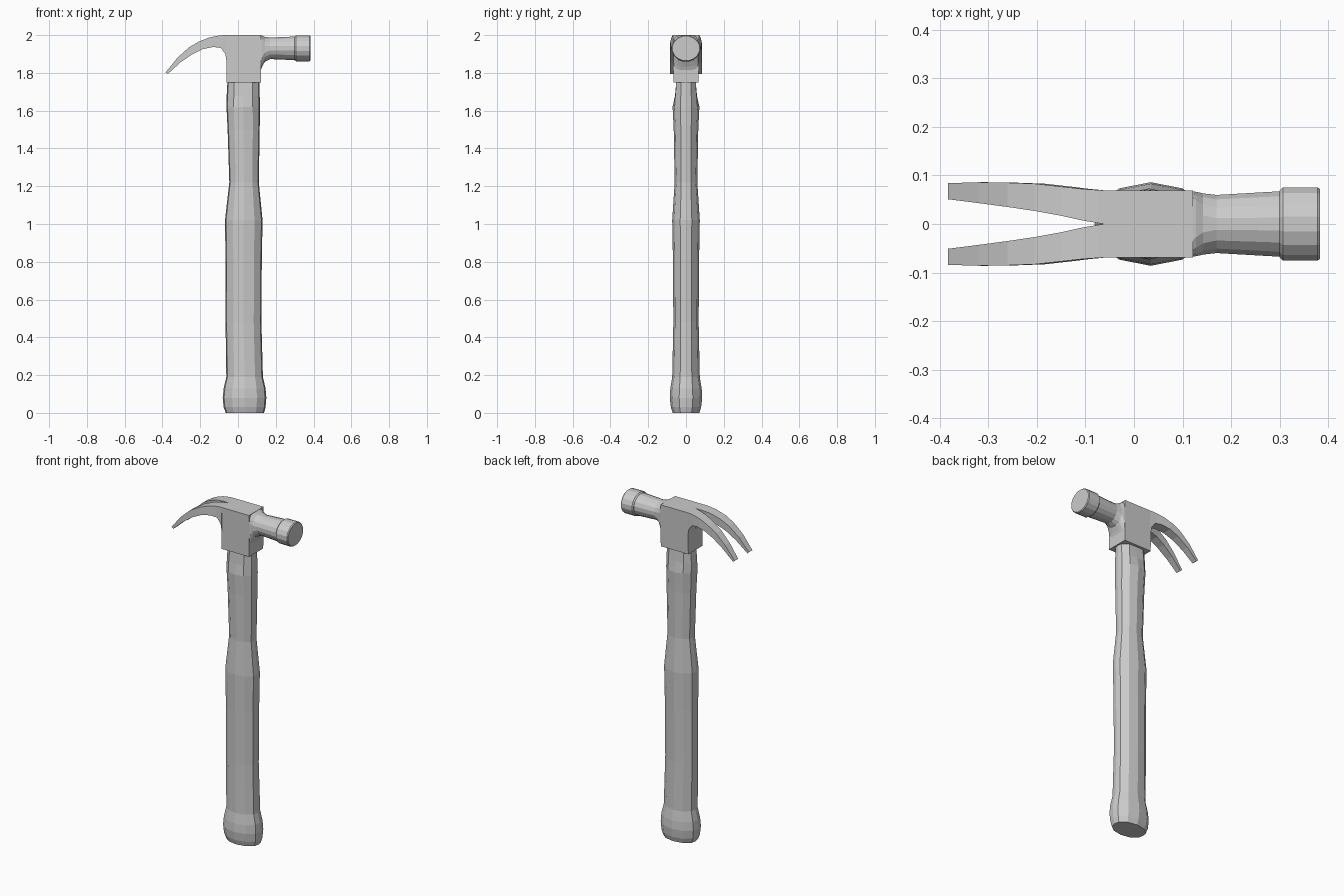
import bpy
from math import sin, cos, pi


def loft(name, rings, mirror=False):
    """Skin a list of equal-length point rings and cap both ends."""
    n = len(rings[0])
    verts = [p for r in rings for p in r]
    faces = []
    for i in range(len(rings) - 1):
        for j in range(n):
            k = (j + 1) % n
            faces.append((i*n + j, i*n + k, (i+1)*n + k, (i+1)*n + j))
    faces.append(tuple(reversed(range(n))))
    faces.append(tuple(range((len(rings) - 1)*n, len(rings)*n)))
    me = bpy.data.meshes.new(name)
    me.from_pydata(verts, [], faces)
    ob = bpy.data.objects.new(name, me)
    bpy.context.collection.objects.link(ob)
    bpy.context.view_layer.objects.active = ob
    bpy.ops.object.mode_set(mode='EDIT')
    bpy.ops.mesh.select_all(action='SELECT')
    bpy.ops.mesh.normals_make_consistent(inside=False)
    bpy.ops.object.mode_set(mode='OBJECT')
    if mirror:
        ob.modifiers.new("mirror", 'MIRROR').use_axis = (False, True, False)
    return ob


# Handle: twelve-sided grip, sections are (z, left x, right x, half depth, side flatness)
SECTIONS = [
    (0.00, -0.065, 0.138, 0.070, 1), (0.03, -0.076, 0.146, 0.080, 1),
    (0.08, -0.081, 0.150, 0.086, 1), (0.13, -0.076, 0.146, 0.083, 1),
    (0.19, -0.062, 0.132, 0.073, 1), (0.48, -0.066, 0.124, 0.067, 1),
    (0.80, -0.066, 0.126, 0.069, 1), (1.02, -0.069, 0.130, 0.073, 1),
    (1.22, -0.046, 0.110, 0.060, 1), (1.50, -0.055, 0.115, 0.065, 1),
    (1.62, -0.061, 0.116, 0.071, 1), (1.68, -0.060, 0.115, 0.066, 0.88),
    (1.77, -0.055, 0.113, 0.059, 0.85)]


def grip_ring(z, x0, x1, d, flat):
    quarter = [(1, 0), (0.94, 0.42), (0.57, 0.85), (0, flat)]
    half = quarter + [(-a, b) for a, b in quarter[-2::-1]]
    pts = half + [(a, -b) for a, b in half[-2:0:-1]]
    c, w = (x0 + x1)/2, (x1 - x0)/2
    return [(c + a*w, b*d, z) for a, b in pts]


loft("handle", [grip_ring(*s) for s in SECTIONS])

# Head block that the handle plugs into
loft("head_block", [[(-0.062, -d, z), (0.121, -d, z), (0.121, d, z), (-0.062, d, z)]
                    for z, d in ((1.75, 0.067), (2.0, 0.069))])


# Neck and striking face: sections are (x, centre z, half depth, half height, squareness)
def neck_ring(x, zc, ry, rz, e, n=16):
    def p(v):
        return (1 if v > 0 else -1)*abs(v)**e
    return [(x, ry*p(cos(2*pi*(i + .5)/n)), zc + rz*p(sin(2*pi*(i + .5)/n))) for i in range(n)]


NECK = [(0.115, 1.900, 0.068, 0.100, 0.35), (0.128, 1.915, 0.067, 0.083, 0.55),
        (0.142, 1.925, 0.064, 0.067, 0.8), (0.170, 1.930, 0.061, 0.058, 1),
        (0.306, 1.930, 0.069, 0.064, 1)]
loft("neck", [neck_ring(*s) for s in NECK])
FACE = [(0.300, 0.070, 0.064), (0.307, 0.077, 0.070),
        (0.378, 0.077, 0.070), (0.383, 0.073, 0.066)]
loft("striking_face", [neck_ring(x, 1.930, ry, rz, 1) for x, ry, rz in FACE])

# Claw: one curved tine, mirrored; (top x, top z, under x, under z, inner y, outer y)
TINE = [(-0.060, 2.000, -0.060, 1.855, 0.000, 0.069),
        (-0.075, 2.000, -0.067, 1.900, 0.002, 0.070),
        (-0.105, 1.997, -0.090, 1.932, 0.007, 0.072),
        (-0.150, 1.988, -0.130, 1.937, 0.017, 0.077),
        (-0.205, 1.967, -0.185, 1.926, 0.027, 0.083),
        (-0.260, 1.935, -0.240, 1.900, 0.035, 0.085),
        (-0.320, 1.881, -0.305, 1.855, 0.043, 0.086),
        (-0.383, 1.803, -0.372, 1.794, 0.051, 0.084)]
loft("claw", [[(tx, i, tz), (tx, o, tz), (ux, o, uz), (ux, i, uz)]
              for tx, tz, ux, uz, i, o in TINE], mirror=True)
